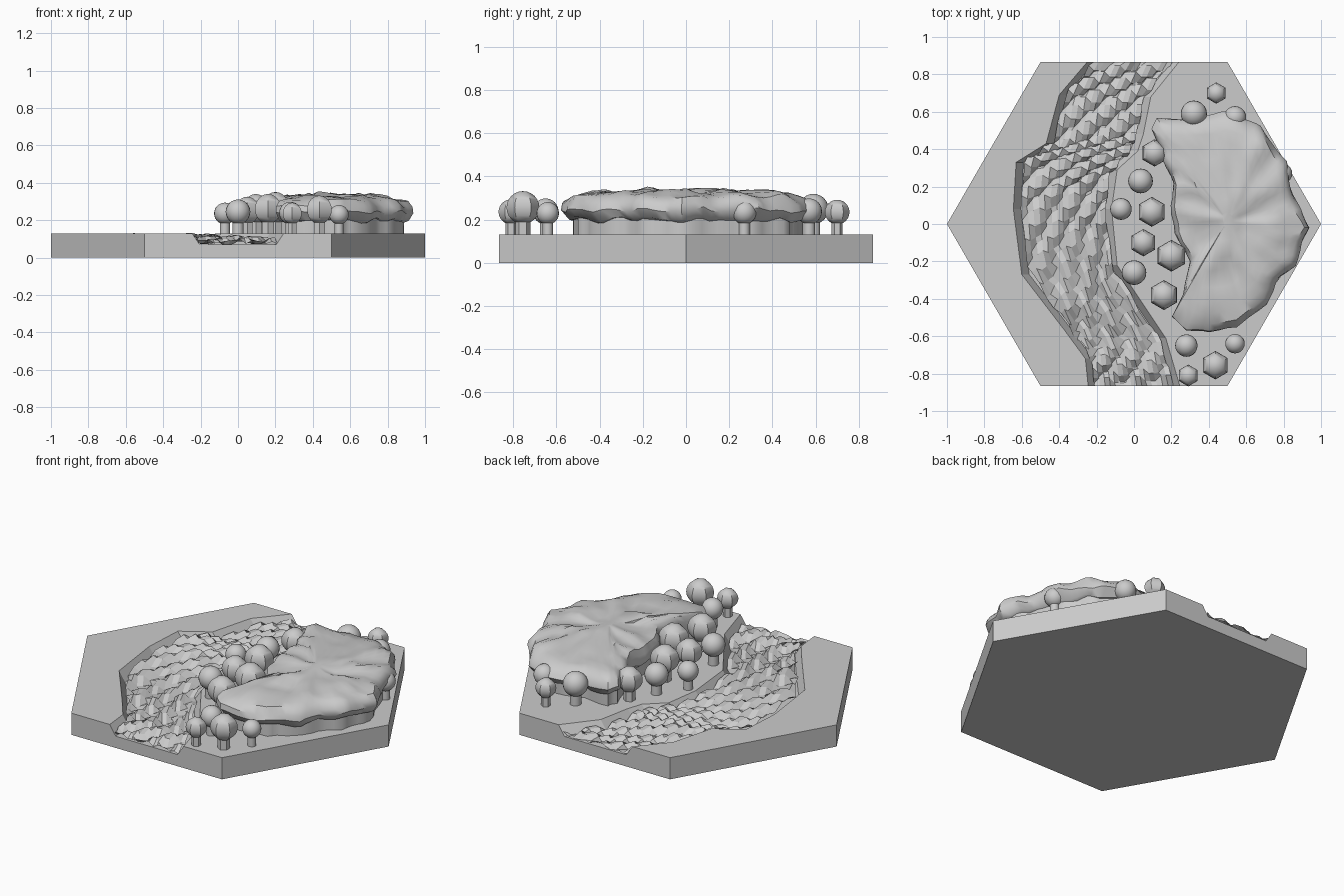
import bpy, bmesh, math, random
from mathutils import Vector, noise

random.seed(4)
cube = bpy.data.objects.get("Cube")
if cube:
    bpy.data.objects.remove(cube)

GREY = (0.6, 0.6, 0.6, 1)
grey = bpy.data.materials.new("plain grey")
grey.use_nodes = True
grey.diffuse_color = GREY
grey.node_tree.nodes["Principled BSDF"].inputs["Base Color"].default_value = GREY

TOP, EDGE = 0.13, 0.866


def finish(bm, name, smooth=None):
    bmesh.ops.recalc_face_normals(bm, faces=bm.faces)
    mesh = bpy.data.meshes.new(name)
    bm.to_mesh(mesh)
    bm.free()
    mesh.materials.append(grey)
    obj = bpy.data.objects.new(name, mesh)
    bpy.context.collection.objects.link(obj)
    if smooth:
        bpy.ops.object.select_all(action="DESELECT")
        obj.select_set(True)
        bpy.context.view_layer.objects.active = obj
        bpy.ops.object.shade_smooth_by_angle(angle=math.radians(smooth))
    return obj


def loft(bm, rows, closed=False):
    """Join rows of vertices with quads."""
    for a, b in zip(rows, rows[1:]):
        n = len(a)
        for i in range(n if closed else n - 1):
            j = (i + 1) % n
            bm.faces.new((a[i], a[j], b[j], b[i]))


# River banks from back to front: left-hand and right-hand (x, y)
west = [(-.25, EDGE), (-.40, .69), (-.47, .43), (-.63, .33), (-.645, .08),
        (-.60, -.27), (-.37, -.57), (-.26, -.72), (-.245, -EDGE)]
east = [(.24, EDGE), (.09, .68), (.05, .48), (.02, .39), (-.09, .29),
        (-.12, .08), (-.09, -.22), (.17, -.61), (.245, -EDGE)]

# Hexagonal tile with the river channel cut through it
bm = bmesh.new()
rows = []
for (wx, wy), (ex, ey) in zip(west, east):
    rows.append([bm.verts.new(p) for p in (
        (wx, wy, TOP), (wx + .04, wy, .07), (ex - .04, ey, .07), (ex, ey, TOP))])
loft(bm, rows)
top, low = {}, {}
for k in range(6):
    x, y = math.cos(k * math.pi / 3), math.sin(k * math.pi / 3)
    y = round(y, 3)
    top[k] = bm.verts.new((x, y, TOP))
    low[k] = bm.verts.new((x, y, 0))
bm.faces.new([r[0] for r in rows] + [top[4], top[3], top[2]])
bm.faces.new([r[3] for r in rows] + [top[5], top[0], top[1]])
for a, b in ((0, 1), (2, 3), (3, 4), (5, 0)):
    bm.faces.new((low[a], low[b], top[b], top[a]))
bm.faces.new([low[2], top[2]] + rows[0] + [top[1], low[1]])
bm.faces.new([low[4], top[4]] + rows[-1] + [top[5], low[5]])
bm.faces.new([low[k] for k in range(6)])
finish(bm, "hex_tile")


def along(points, t):
    """Point at fraction t along a bank."""
    s = min(t * (len(points) - 1), len(points) - 1.001)
    i = int(s)
    return Vector(points[i]).lerp(Vector(points[i + 1]), s - i)


# Choppy, stepped river water
bm = bmesh.new()
rows = []
LONG, WIDE = 44, 15
for j in range(LONG + 1):
    t = j / LONG
    a, b = along(west, t), along(east, t)
    row = []
    for i in range(WIDE + 1):
        u = i / WIDE
        p = a.lerp(b, .07 + .86 * u)
        rim = 0 < j < LONG
        zig = (j + (i // 3 % 2) * 2 + i % 3) % 4
        z = .085 + .025 * math.sin(math.pi * t)
        if rim:
            p.y += .014 * (1 if zig < 2 else -1)
            z += .014 * (1 if zig in (1, 2) else -1)
            z += .02 * noise.noise(Vector((p.x * 6, p.y * 6, 0)))
            p.y = max(-.86, min(.86, p.y))
        else:
            z += random.uniform(-.014, .014)
        row.append(bm.verts.new((p.x, p.y, min(z, .134))))
    rows.append(row)
loft(bm, rows)
finish(bm, "river_water")

# Thick forest canopy, lofted from its outline
outline = [(.10, .50), (.12, .57), (.30, .56), (.48, .60), (.60, .56), (.68, .53),
           (.75, .42), (.81, .33), (.84, .20), (.89, .08), (.935, -.02), (.90, -.1),
           (.86, -.22), (.76, -.32), (.71, -.43), (.61, -.50), (.55, -.55),
           (.40, -.58), (.28, -.57), (.20, -.50), (.26, -.38), (.30, -.20),
           (.22, -.05), (.20, .10), (.21, .22), (.16, .34)]
center = Vector((.5, .02))
fine = []
for k, p in enumerate(outline):
    q = outline[(k + 1) % len(outline)]
    fine += [Vector(p).lerp(Vector(q), f) for f in (0, 1 / 3, 2 / 3)]


def canopy_rings(bm, profile, bump):
    rows = []
    for scale, z in profile:
        row = []
        for p in fine:
            q = center + (p - center) * scale
            n = noise.noise(Vector((q.x * 9, q.y * 9, z * 12)))
            m = noise.noise(Vector((q.x * 5, q.y * 14, 3)))
            q = q + (p - center).normalized() * n * bump
            row.append(bm.verts.new((q.x, q.y, z + (m + n) * bump)))
        rows.append(row)
    loft(bm, rows, closed=True)
    bm.faces.new(rows[0])
    bm.faces.new(rows[-1])


bm = bmesh.new()
canopy_rings(bm, [(.88, .195), (.94, .205), (1, .245), (.985, .275), (.93, .308),
                  (.84, .318), (.73, .325), (.6, .328), (.46, .33), (.32, .332),
                  (.18, .333), (.06, .333)], .02)
finish(bm, "forest_canopy", 40)

# Fluted trunk wall beneath the canopy
bm = bmesh.new()
rows = []
for z in (TOP - .01, .22):
    row = []
    for k, p in enumerate(fine):
        q = center + (p - center) * (.90 + .012 * math.cos(k * math.pi / 2))
        row.append(bm.verts.new((q.x, q.y, z)))
    rows.append(row)
loft(bm, rows, closed=True)
for row in rows:
    bm.faces.new(row)
finish(bm, "forest_trunks", 50)


# Single trees: x, y, crown radius
def tree(name, x, y, r, sides):
    bm = bmesh.new()
    crown = bmesh.ops.create_uvsphere(bm, u_segments=sides, v_segments=12, radius=r)
    bmesh.ops.translate(bm, verts=crown["verts"], vec=(x, y, .172 + r * 1.1))
    trunk = bmesh.ops.create_cone(bm, cap_ends=True, segments=sides, depth=.08,
                                  radius1=r * .45, radius2=r * .45)
    bmesh.ops.translate(bm, verts=trunk["verts"], vec=(x, y, TOP + .035))
    finish(bm, name, 40)


round_trees = [(.32, .59, .07), (.54, .57, .06), (.79, .27, .056), (.035, .23, .066),
               (-.07, .08, .058), (0, -.26, .066), (.28, -.65, .06), (.54, -.64, .052)]
six_sided_trees = [(.44, .70, .057), (.11, .38, .073), (.095, .065, .08), (.05, -.10, .073),
                   (.20, -.17, .085), (.16, -.38, .08), (.29, -.81, .058), (.435, -.755, .076)]
for k, spot in enumerate(round_trees):
    tree(f"round_tree_{k + 1}", *spot, 20)
for k, spot in enumerate(six_sided_trees):
    tree(f"six_sided_tree_{k + 1}", *spot, 6)
